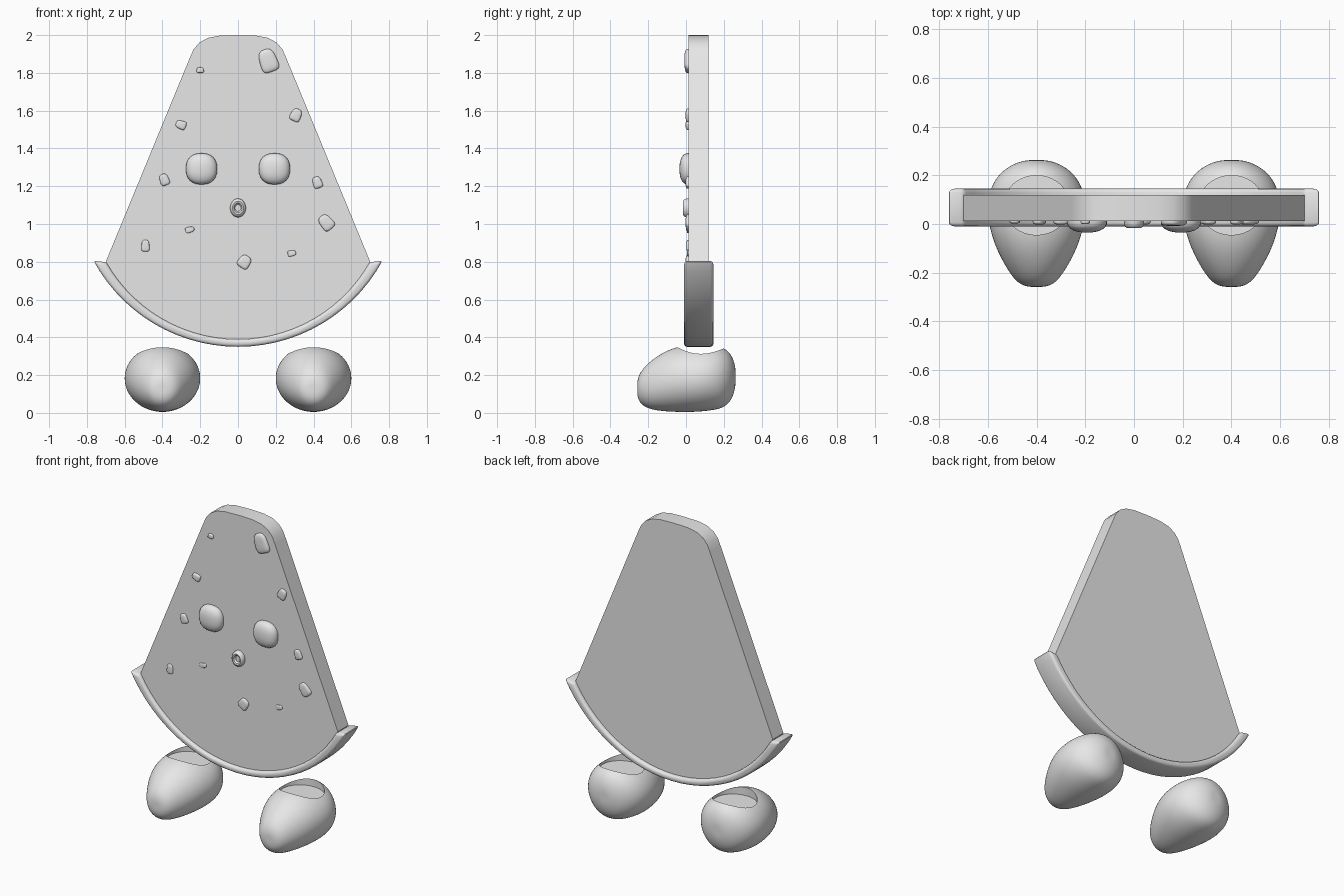
import bpy, bmesh, math
from mathutils import Matrix

if "Cube" in bpy.data.objects:
    bpy.data.objects.remove(bpy.data.objects["Cube"])

grey = bpy.data.materials.new("plain grey")
grey.use_nodes = True
colour = (0.8, 0.8, 0.8, 1)
grey.diffuse_color = colour
grey.node_tree.nodes["Principled BSDF"].inputs["Base Color"].default_value = colour


def finish(name, bm, angle=40):
    bmesh.ops.recalc_face_normals(bm, faces=bm.faces)
    mesh = bpy.data.meshes.new(name)
    bm.to_mesh(mesh)
    bm.free()
    obj = bpy.data.objects.new(name, mesh)
    bpy.context.collection.objects.link(obj)
    mesh.materials.append(grey)
    bpy.ops.object.select_all(action='DESELECT')
    obj.select_set(True)
    bpy.context.view_layer.objects.active = obj
    bpy.ops.object.shade_smooth_by_angle(angle=math.radians(angle))
    return obj


def prism(name, outline, front, back, bevel=0):
    """Extrude an x-z outline from front to back."""
    bm = bmesh.new()
    face = bm.faces.new([bm.verts.new((x, front, z)) for x, z in outline])
    new = bmesh.ops.extrude_face_region(bm, geom=[face])["geom"]
    bmesh.ops.translate(bm, vec=(0, back - front, 0),
                        verts=[v for v in new if isinstance(v, bmesh.types.BMVert)])
    bmesh.ops.recalc_face_normals(bm, faces=bm.faces)
    if bevel:
        sharp = [e for e in bm.edges if e.calc_face_angle(0) > 0.8]
        bmesh.ops.bevel(bm, geom=sharp, offset=bevel, segments=3, profile=0.5,
                        affect='EDGES', clamp_overlap=True)
    return finish(name, bm)


def arc(half_width, centre_z, radius, steps=28):
    """Lower circular arc, from left to right."""
    a = math.asin(half_width / radius)
    angles = [-a + 2 * a * i / steps for i in range(steps + 1)]
    return [(radius * math.sin(t), centre_z - radius * math.cos(t)) for t in angles]


def mirrored(half):
    return [(-x, z) for x, z in reversed(half) if x > 0] + half


# Slice: flesh, pale band and rind
seam = mirrored([(0, .722), (.1, .722), (.2, .73), (.31, .752), (.4, .765), (.55, .775), (.69, .785)])
crown = mirrored([(0, 2), (.1, 1.997), (.16, 1.985), (.205, 1.96), (.235, 1.925), (.255, 1.88), (.7, .8)])
prism("flesh", crown + seam[::-1], .012, .12)
prism("pale_band", seam + arc(.7, 1.19, .81)[::-1], .012, .12)
prism("rind", arc(.765, 1.22, .87) + arc(.697, 1.19, .8)[::-1], -.01, .145, .016)


def dome(name, x, z, rx, rz, depth, taper=0, turn=0, power=1):
    """Rounded lump on the slice face; taper makes it a teardrop."""
    bm = bmesh.new()
    bmesh.ops.create_uvsphere(bm, u_segments=24, v_segments=14, radius=1)
    squash = lambda c: math.copysign(abs(c) ** power, c)
    for v in bm.verts:
        a, b, c = v.co
        v.co = (squash(a) * rx * (1 - taper * b), squash(c) * depth, squash(b) * rz)
    bmesh.ops.transform(bm, verts=bm.verts, matrix=Matrix.Translation((x, .012, z))
                        @ Matrix.Rotation(math.radians(turn), 4, 'Y'))
    return finish(name, bm, 60)


for side, label in ((1, "left"), (-1, "right")):
    dome(label + "_eye", side * .193, 1.292, .083, .083, .047, power=.85)

# Seeds: x, z, half sizes, depth, turn
seeds = [(-.2, 1.815, .019, .015, .012, 0), (.16, 1.865, .046, .062, .02, -20),
         (.307, 1.577, .028, .034, .014, 25), (-.302, 1.525, .022, .028, .014, -70),
         (-.39, 1.235, .024, .031, .014, -20), (.42, 1.22, .024, .031, .014, -20),
         (.467, 1.008, .033, .043, .014, -40), (.034, .8, .032, .035, .014, 35),
         (-.49, .885, .021, .031, .01, 0), (-.255, .97, .015, .024, .008, 75),
         (.285, .845, .015, .022, .008, 80)]
for i, (x, z, rx, rz, depth, turn) in enumerate(seeds):
    dome(f"seed_{i + 1}", x, z, rx, rz, depth, .2, turn, .6)

# Mouth: an oval ring around a shallow dimple
bm = bmesh.new()
profile = [(1, .012), (.98, 0), (.88, -.011), (.7, -.016), (.52, -.013), (.45, -.006), (.36, -.001)]
rings = [[bm.verts.new((.042 * r * math.cos(t), y, 1.085 + .05 * r * math.sin(t)))
          for t in (k * math.tau / 24 for k in range(24))] for r, y in profile]
for a, b in zip(rings, rings[1:]):
    for k in range(24):
        bm.faces.new((a[k], a[k - 1], b[k - 1], b[k]))
bm.faces.new(rings[-1])
bm.faces.new(rings[0])
finish("mouth", bm)

# Shoe stations: y, half width, bottom, top
stations = [(-.258, .035, .09, .17), (-.245, .075, .05, .215), (-.2, .112, .018, .268),
            (-.12, .158, .006, .325), (-.04, .188, .002, .356), (.05, .205, .002, .362),
            (.13, .197, .01, .363), (.195, .165, .022, .352), (.24, .112, .06, .315),
            (.262, .05, .13, .25)]


def shoe(label, cx):
    bm = bmesh.new()
    count = 20
    loops = []
    for y, w, low, high in stations:
        mid, h = (low + high) / 2, (high - low) / 2
        loops.append([bm.verts.new((cx + w * 1.01 * math.cos(t), y, mid + h * math.sin(t)))
                      for t in (k * math.tau / count for k in range(count))])
    for a, b in zip(loops, loops[1:]):
        for k in range(count):
            bm.faces.new((a[k], a[k - 1], b[k - 1], b[k]))
    for loop in (loops[0], loops[-1]):
        hub = bm.verts.new((cx, loop[0].co.y, sum(v.co.z for v in loop) / count))
        for k in range(count):
            bm.faces.new((loop[k], loop[k - 1], hub))
    body = finish(label + "_shoe", bm, 60)
    body.modifiers.new("smooth", 'SUBSURF').levels = 2
    body.modifiers["smooth"].render_levels = 2
    # Oval ankle opening with a flat floor
    bm = bmesh.new()
    bmesh.ops.create_cone(bm, cap_ends=True, segments=48, radius1=1, radius2=1, depth=.2,
                          matrix=Matrix.Translation((cx, .077, .395)) @ Matrix.Diagonal((.135, .122, 1, 1)))
    cutter = finish(label + "_opening_cutter", bm)
    cutter.hide_render = True
    cut = body.modifiers.new("opening", 'BOOLEAN')
    cut.operation, cut.solver, cut.object = 'DIFFERENCE', 'EXACT', cutter
    # Bake the cut, then drop the cutter
    bpy.context.view_layer.objects.active = body
    for m in ("smooth", "opening"):
        bpy.ops.object.modifier_apply(modifier=m)
    bpy.data.objects.remove(cutter)
    bpy.ops.object.select_all(action='DESELECT')
    body.select_set(True)
    bpy.ops.object.shade_smooth_by_angle(angle=math.radians(40))


shoe("left", .4)
shoe("right", -.4)
